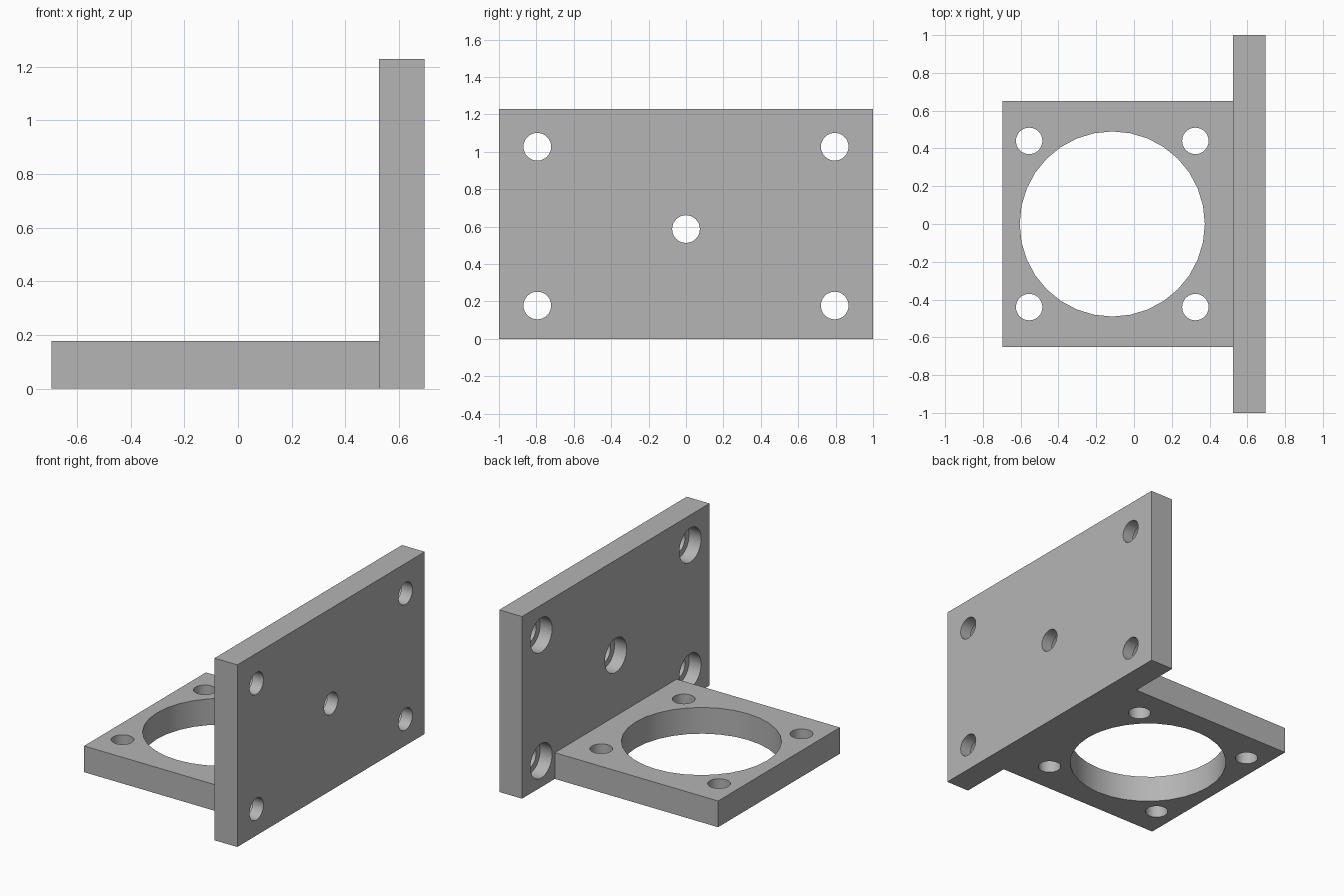
import bpy
import math
from mathutils import Vector

if "Cube" in bpy.data.objects:
    bpy.data.objects.remove(bpy.data.objects["Cube"], do_unlink=True)

# Plain machined grey
grey = bpy.data.materials.new("grey_metal")
grey.use_nodes = True
colour = (0.46, 0.46, 0.46, 1)
grey.diffuse_color = colour
grey.node_tree.nodes["Principled BSDF"].inputs["Base Color"].default_value = colour


def box(name, low, high):
    """Box between two opposite corners."""
    low, high = Vector(low), Vector(high)
    bpy.ops.mesh.primitive_cube_add(size=1, location=(low + high) / 2)
    ob = bpy.context.object
    ob.name = name
    ob.scale = high - low
    bpy.ops.object.transform_apply(location=True, rotation=False, scale=True)
    ob.data.materials.append(grey)
    return ob


def drill(target, centre, radius, depth, along_x=False):
    """Cut a round hole whose cutter is centred on the given point."""
    turn = (0, math.pi / 2, 0) if along_x else (0, 0, 0)
    bpy.ops.mesh.primitive_cylinder_add(
        vertices=32, radius=radius, depth=depth, location=centre, rotation=turn)
    cutter = bpy.context.object
    cutter.data.materials.append(grey)
    bpy.ops.object.select_all(action="DESELECT")
    target.select_set(True)
    bpy.context.view_layer.objects.active = target
    mod = target.modifiers.new("hole", "BOOLEAN")
    mod.operation = "DIFFERENCE"
    mod.solver = "EXACT"
    mod.object = cutter
    bpy.ops.object.modifier_apply(modifier=mod.name)
    bpy.data.objects.remove(cutter, do_unlink=True)


def finish(ob):
    bpy.ops.object.select_all(action="DESELECT")
    ob.select_set(True)
    bpy.context.view_layer.objects.active = ob
    bpy.ops.object.shade_smooth_by_angle(angle=math.radians(30))


outer, inner = 0.695, 0.525

# Horizontal flange with a large bore and four bolt holes
flange = box("motor_flange", (-outer, -0.65, 0), (inner, 0.65, 0.177))
bore_x = -0.115
drill(flange, (bore_x, 0, 0.1), 0.49, 1)
for sx in (-1, 1):
    for sy in (-1, 1):
        drill(flange, (bore_x + sx * 0.44, sy * 0.44, 0.1), 0.07, 1)
finish(flange)

# Upright plate with five holes, counterbored on the flange side
plate = box("mounting_plate", (inner, -1, 0), (outer, 1, 1.23))
holes = [(0, 0.587)] + [(y, z) for y in (-0.795, 0.795) for z in (0.178, 1.027)]
bore_depth = 0.09
for y, z in holes:
    drill(plate, (0.61, y, z), 0.074, 1, along_x=True)
    drill(plate, (inner, y, z), 0.116, bore_depth * 2, along_x=True)
finish(plate)
